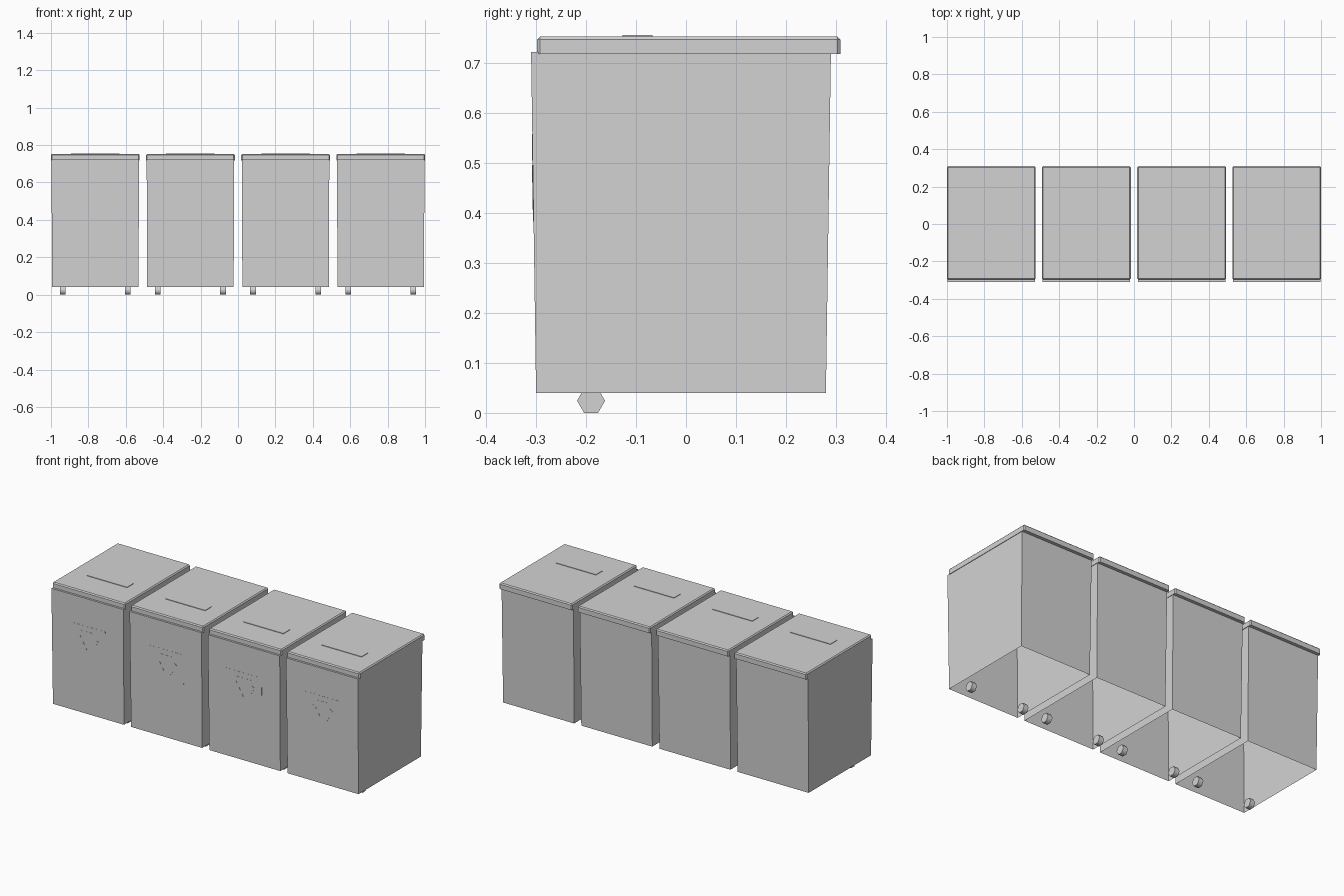
import bpy, bmesh, math
from mathutils import Matrix, Vector

if "Cube" in bpy.data.objects:
    bpy.data.objects.remove(bpy.data.objects["Cube"])

grey = bpy.data.materials.new("plain_grey")
grey.diffuse_color = (0.65, 0.65, 0.65, 1)
grey.use_nodes = True
grey.node_tree.nodes["Principled BSDF"].inputs["Base Color"].default_value = grey.diffuse_color


def finish(name, bm, x):
    me = bpy.data.meshes.new(name)
    bm.to_mesh(me)
    bm.free()
    me.materials.append(grey)
    ob = bpy.data.objects.new(name, me)
    ob.location.x = x
    bpy.context.collection.objects.link(ob)
    return ob


def box_bm(lo, hi):
    bm = bmesh.new()
    bmesh.ops.create_cube(bm, size=1)
    for v in bm.verts:
        v.co = Vector([l + (c + 0.5) * (h - l) for c, l, h in zip(v.co, lo, hi)])
    bm.normal_update()
    return bm


def front_y(z):
    # sloping front wall of the body
    return -0.30 - 0.01 * (z - 0.04) / 0.682


def lean(bm):
    # make thin front plates follow the sloping wall
    for v in bm.verts:
        v.co.y += front_y(v.co.z)


for i in range(4):
    x = (i - 1.5) * 0.5087
    n = str(i + 1)

    # body: slightly flared shell, open underneath
    bm = box_bm((-0.231, -0.30, 0.04), (0.231, 0.28, 0.722))
    bmesh.ops.delete(bm, geom=[f for f in bm.faces if f.normal.z < -0.9],
                     context='FACES_ONLY')
    for v in bm.verts:
        if v.co.z > 0.5:
            v.co.x += math.copysign(0.003, v.co.x)
            v.co.y += math.copysign(0.01, v.co.y)
    finish("bin_body_" + n, bm, x)

    # lid: overhanging slab, chamfered except round the bottom
    bm = box_bm((-0.237, -0.298, 0.718), (0.237, 0.309, 0.753))
    edges = [e for e in bm.edges if max(v.co.z for v in e.verts) > 0.74]
    bmesh.ops.bevel(bm, geom=edges, offset=0.006, segments=1, affect='EDGES')
    finish("lid_" + n, bm, x)

    # raised strip on the lid
    finish("lid_strip_" + n, box_bm((-0.13, -0.127, 0.75), (0.13, -0.067, 0.756)), x)

    # label plate on the front
    bm = box_bm((-0.115, -0.0007, 0.383), (0.115, 0.001, 0.558))
    lean(bm)
    finish("label_plate_" + n, bm, x)

    # three plain bars arranged as a triangle on the label
    bm = bmesh.new()
    for k in range(3):
        part = bmesh.ops.create_cube(bm, size=1)["verts"]
        turn = Matrix.Rotation(k * math.tau / 3, 4, 'Y')
        for v in part:
            v.co = Vector((v.co.x * 0.09, v.co.y * 0.001 - 0.001, v.co.z * 0.022 + 0.043))
            v.co = turn @ v.co + Vector((0, 0, 0.473))
    lean(bm)
    finish("label_bars_" + n, bm, x)

    # pair of six-sided wheels under the front
    for s, side in ((-1, "left"), (1, "right")):
        bm = bmesh.new()
        bmesh.ops.create_cone(bm, cap_ends=True, segments=6, radius1=0.028,
                              radius2=0.028, depth=0.03)
        bm.transform(Matrix.Rotation(math.pi / 2, 4, 'Y'))
        # turn so that a flat side rests on the floor
        if sum(v.co.z < -0.026 for v in bm.verts):
            bm.transform(Matrix.Rotation(math.pi / 6, 4, 'X'))
        bm.transform(Matrix.Translation((s * 0.174, -0.19, 0.0243)))
        for f in bm.faces:
            f.smooth = len(f.verts) == 4
        ob = finish("wheel_" + side + "_" + n, bm, x)
        ob.data.set_sharp_from_angle(angle=math.radians(70))
